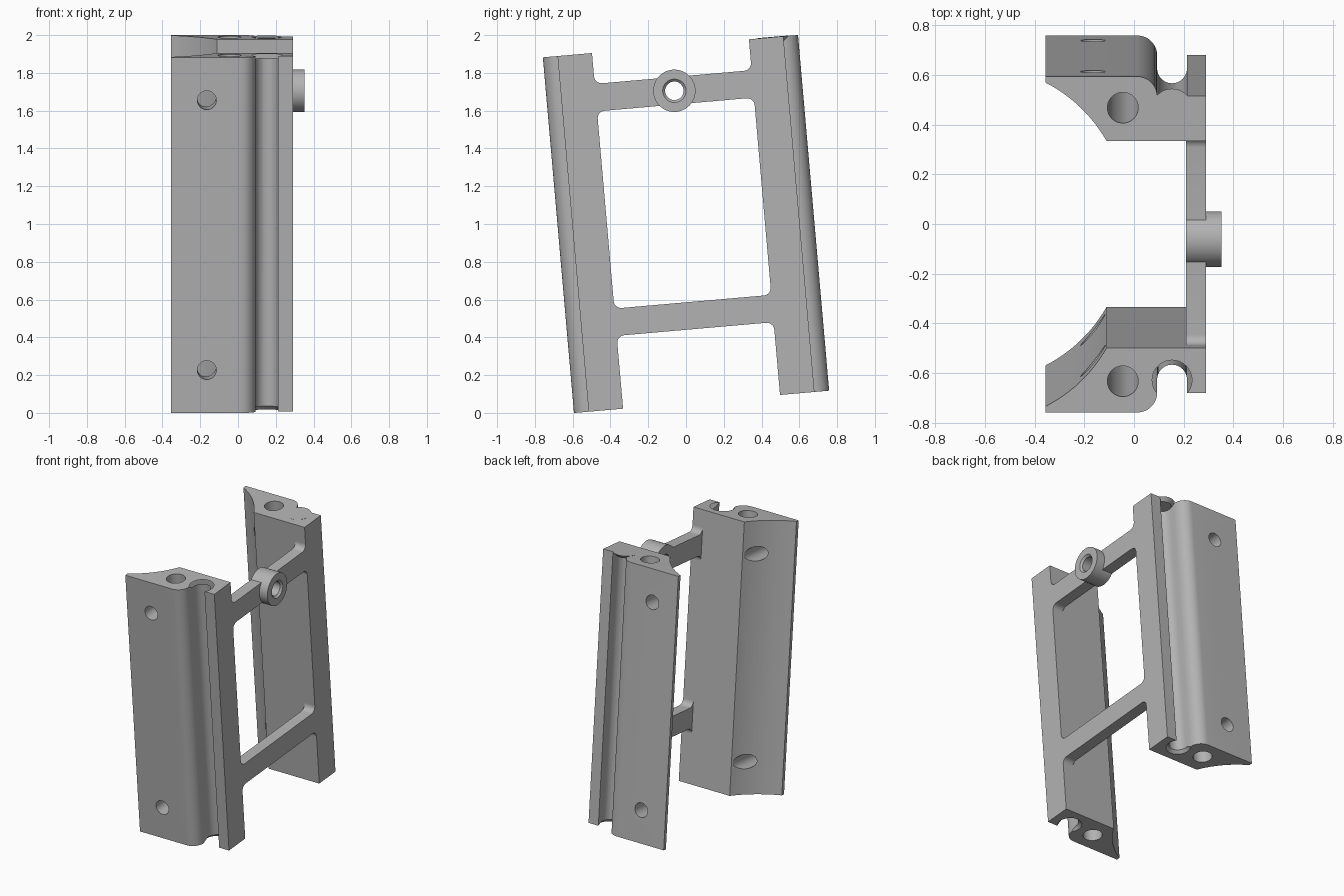
import bpy, bmesh
from math import sin, cos, pi, radians
from mathutils import Matrix, Vector

cube = bpy.data.objects.get("Cube")
if cube:
    bpy.data.objects.remove(cube, do_unlink=True)

grey = bpy.data.materials.new("plain grey")
grey.use_nodes = True
grey.diffuse_color = (0.45, 0.45, 0.45, 1)
grey.node_tree.nodes["Principled BSDF"].inputs["Base Color"].default_value = (0.45, 0.45, 0.45, 1)

TILT = Matrix.Translation((0, 0, 1)) @ Matrix.Rotation(radians(5), 4, 'X')
HALF = 0.945     # half length of a rail
INNER = 0.417    # inner face of a rail
OUTER = 0.678    # outer face of a rail
PLATE = (0.21, 0.29)


def arc(cx, cy, r, a0, a1, n=12):
    """Points on an arc, angles in degrees."""
    angles = [radians(a0 + (a1 - a0) * i / n) for i in range(n + 1)]
    return [(cx + r * cos(a), cy + r * sin(a)) for a in angles]


def make_object(name, bm):
    bmesh.ops.recalc_face_normals(bm, faces=bm.faces)
    mesh = bpy.data.meshes.new(name)
    bm.to_mesh(mesh)
    bm.free()
    mesh.materials.append(grey)
    obj = bpy.data.objects.new(name, mesh)
    bpy.context.collection.objects.link(obj)
    return obj


def extrude(name, start, direction):
    """Prism from a closed outline swept along a direction."""
    bm = bmesh.new()
    face = bm.faces.new([bm.verts.new(p) for p in start])
    swept = bmesh.ops.extrude_face_region(bm, geom=[face])
    verts = [v for v in swept["geom"] if isinstance(v, bmesh.types.BMVert)]
    bmesh.ops.translate(bm, verts=verts, vec=direction)
    return make_object(name, bm)


def cylinder(name, a, b, r1, r2=None, sides=40):
    """Cylinder or cone between two points."""
    a, b = Vector(a), Vector(b)
    turn = (b - a).to_track_quat('Z', 'Y').to_matrix().to_4x4()
    bm = bmesh.new()
    bmesh.ops.create_cone(bm, cap_ends=True, segments=sides, radius1=r1,
                          radius2=r1 if r2 is None else r2, depth=(b - a).length,
                          matrix=Matrix.Translation((a + b) / 2) @ turn)
    return make_object(name, bm)


def combine(obj, tool, operation):
    mod = obj.modifiers.new("combine", 'BOOLEAN')
    mod.operation, mod.object, mod.solver = operation, tool, 'EXACT'
    bpy.context.view_layer.objects.active = obj
    bpy.ops.object.modifier_apply(modifier=mod.name)
    bpy.data.objects.remove(tool, do_unlink=True)


def finish(obj):
    bpy.ops.object.select_all(action='DESELECT')
    obj.select_set(True)
    bpy.context.view_layer.objects.active = obj
    bpy.ops.object.shade_smooth_by_angle(angle=radians(30))
    obj.matrix_world = TILT


# Rail section: flat outer face, rounded lip, cable groove, flange, hollow inner face
groove_x, groove_y, groove_r = 0.153, 0.547, 0.06
section = [(-0.355, OUTER)]
section += arc(0.013, OUTER - 0.08, 0.08, 90, 0)
section += arc(groove_x, groove_y, groove_r, 180, 360, 20)
section += [(groove_x + groove_r, 0.6), (PLATE[1], 0.6), (PLATE[1], INNER)]
start, end = Vector((-0.11, INNER)), Vector((-0.355, 0.653))
for i in range(13):
    t = i / 12
    bulge = 0.1 * t * (1 - t)
    p = start.lerp(end, t) + Vector((0.69, 0.72)) * bulge
    section.append((p.x, p.y))

for name, side in (("front_rail", -1), ("rear_rail", 1)):
    rail = extrude(name, [(x, side * y, -HALF) for x, y in section], (0, 0, 2 * HALF))
    # Long bore
    combine(rail, cylinder("bore", (-0.045, side * 0.552, -1.1),
                           (-0.045, side * 0.552, 1.1), 0.062), 'DIFFERENCE')
    for end_sign in (-1, 1):
        # Cross holes for fixings
        z = end_sign * 0.717
        combine(rail, cylinder("cross_hole", (-0.165, side * 0.3, z),
                               (-0.165, side * 0.8, z), 0.05), 'DIFFERENCE')
        # Countersunk groove mouths
        combine(rail, cylinder("mouth", (groove_x, side * groove_y, end_sign * (HALF + 0.002)),
                               (groove_x, side * groove_y, end_sign * (HALF - 0.022)),
                               0.082, 0.058), 'DIFFERENCE')
    finish(rail)


# Crossbars with filleted ends
def crossbar(name, low, high, fillet=0.04):
    e = INNER - fillet
    outline = (arc(-e, low - fillet, fillet, 180, 90, 8)
               + arc(e, low - fillet, fillet, 90, 0, 8)
               + arc(e, high + fillet, fillet, 0, -90, 8)
               + arc(-e, high + fillet, fillet, 270, 180, 8))
    return extrude(name, [(PLATE[0], y, z) for y, z in outline],
                   (PLATE[1] - PLATE[0], 0, 0))


finish(crossbar("lower_crossbar", -0.558, -0.413))
upper = crossbar("upper_crossbar", 0.635, 0.781)

# Ring boss with a chamfered hole
mid = 0.708
combine(upper, cylinder("boss", (PLATE[0], 0, mid), (0.352, 0, mid), 0.112, sides=64), 'UNION')
combine(upper, cylinder("boss_hole", (0.1, 0, mid), (0.5, 0, mid), 0.049), 'DIFFERENCE')
combine(upper, cylinder("boss_chamfer", (0.354, 0, mid), (0.338, 0, mid), 0.064, 0.048), 'DIFFERENCE')
finish(upper)
